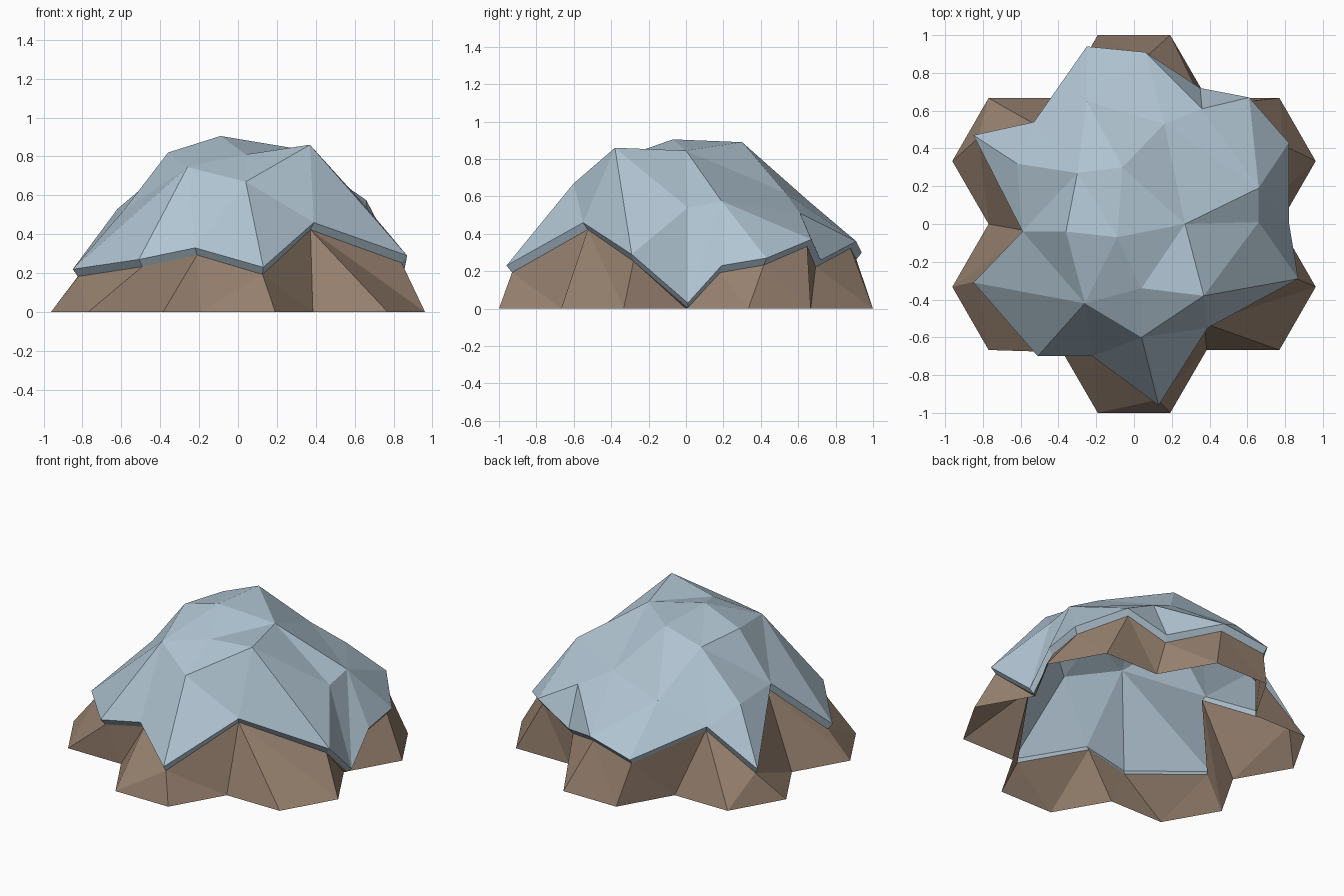
import bpy, bmesh, math
from mathutils import Vector
from mathutils.geometry import delaunay_2d_cdt

if "Cube" in bpy.data.objects:
    bpy.data.objects.remove(bpy.data.objects["Cube"])


def material(name, rgb):
    m = bpy.data.materials.new(name)
    m.diffuse_color = (*rgb, 1)
    m.use_nodes = True
    m.node_tree.nodes["Principled BSDF"].inputs["Base Color"].default_value = m.diffuse_color
    return m


def make_object(name, bm, mat):
    bmesh.ops.recalc_face_normals(bm, faces=bm.faces)
    me = bpy.data.meshes.new(name)
    bm.to_mesh(me)
    bm.free()
    me.materials.append(mat)
    ob = bpy.data.objects.new(name, me)
    bpy.context.collection.objects.link(ob)
    return ob


brown = material("rock brown", (0.31, 0.22, 0.16))
blue = material("ice blue", (0.44, 0.56, 0.65))

# Edge of the cap, counter-clockwise from the right side
rim = [Vector(p) for p in (
    (.82, .01, .03), (.82, .19, .23), (.82, .43, .27), (.61, .67, .37),
    (.35, .72, .26), (.06, .91, .36), (-.25, .94, .30), (-.53, .54, .44),
    (-.85, .47, .22), (-.59, -.04, .52), (-.85, -.31, .22), (-.51, -.70, .27),
    (-.22, -.70, .33), (.13, -.96, .23), (.39, -.55, .46), (.87, -.29, .29))]
# Crags on top of the cap
peaks = [Vector(p) for p in (
    (.66, .01, .54), (.66, .19, .575), (.36, .61, .51), (.16, .53, .62),
    (-.06, .30, .89), (-.30, .27, .80), (-.62, .32, .53), (-.36, -.04, .82),
    (-.09, -.07, .905), (.27, 0, .845), (.37, -.38, .86), (.04, -.34, .81),
    (.04, -.60, .67), (-.26, -.42, .745), (-.25, .65, .58))]
# Ridge lines that must stay as edges
ridges = [(20, 24), (20, 30), (25, 19), (25, 17), (26, 15), (16, 15), (17, 18),
          (17, 2), (18, 5), (18, 3), (18, 4), (28, 13), (27, 26), (29, 12),
          (29, 10), (21, 22), (23, 29), (9, 29), (9, 22), (24, 25)]

# Inner edge of the lip, where the cap meets the rock
lip = []
for p in rim:
    q = p - Vector((p.x, p.y, 0)).normalized() * 0.03
    q.z = max(p.z - 0.037, 0.005)
    lip.append(q)

# Ice cap: faceted dome with a thin undercut lip
n = len(rim)
pts = rim + peaks
edges = [(i, (i + 1) % n) for i in range(n)] + ridges
co, _, tris, orig, _, _ = delaunay_2d_cdt([p.xy for p in pts], edges, [], 1, 1e-5)
bm = bmesh.new()
verts = [bm.verts.new(p) for p in pts]
for t in tris:
    ids = [orig[i][0] for i in t if orig[i]]
    if len(set(ids)) == 3:
        bm.faces.new([verts[i] for i in ids])
low = [bm.verts.new(p) for p in lip]
for i in range(n):
    j = (i + 1) % n
    bm.faces.new((verts[j], verts[i], low[i], low[j]))
make_object("ice_cap", bm, blue)

# Footprint: outline of seven joined hexagons
sx, sy = 0.9623 / 2.5, 1 / 3
foot = []
for k in range(6):
    a = math.radians(60 * k + 30)
    c = Vector((math.cos(a), math.sin(a), 0)) * 2 * sy
    for turn in (-60, 0, 60):
        # corners are 30 degrees off the cell direction
        b = a + math.radians(turn - 30)
        foot.append(c + Vector((math.cos(b), math.sin(b), 0)) * sx)
foot = [Vector((round(p.x, 3), round(p.y, 3), 0)) for p in foot]
unique = []
for p in foot:
    if all((p - q).length > 0.02 for q in unique):
        unique.append(p)


def angle(p):
    return math.atan2(p.y, p.x) % (2 * math.pi)


# Rock skirt: bridge the footprint to the lip by angle, open underneath
foot = sorted(unique, key=angle)
top = sorted(lip, key=angle)
bm = bmesh.new()
f = [bm.verts.new(p) for p in foot]
u = [bm.verts.new(p) for p in top]
fa = [angle(p) for p in foot] + [angle(foot[0]) + 2 * math.pi]
ua = [angle(p) for p in top] + [angle(top[0]) + 2 * math.pi]
i = j = 0
while i < len(f) or j < len(u):
    a, b = f[i % len(f)], u[j % len(u)]
    if j == len(u) or (i < len(f) and fa[i + 1] <= ua[j + 1]):
        i += 1
        bm.faces.new((a, f[i % len(f)], b))
    else:
        j += 1
        bm.faces.new((a, u[j % len(u)], b))
make_object("rock_skirt", bm, brown)
